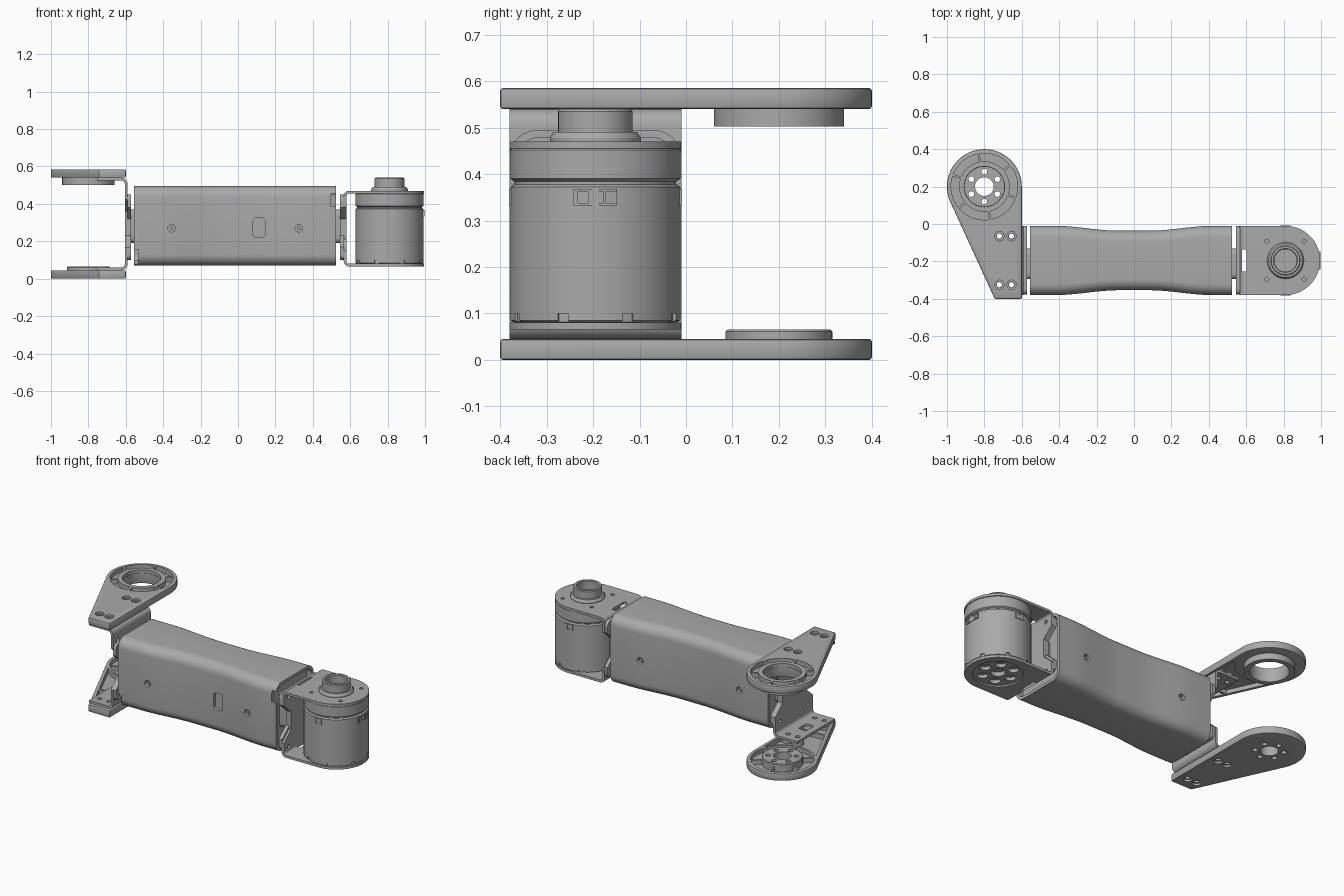
import bpy, bmesh, math
from mathutils import Vector

if "Cube" in bpy.data.objects:
    bpy.data.objects.remove(bpy.data.objects["Cube"])

grey = bpy.data.materials.new("machined grey")
grey.diffuse_color = (0.4, 0.4, 0.4, 1)
grey.use_nodes = True
grey.node_tree.nodes["Principled BSDF"].inputs["Base Color"].default_value = grey.diffuse_color
TAU = 2 * math.pi


def finish(name, bm):
    bmesh.ops.remove_doubles(bm, verts=bm.verts, dist=1e-5)
    bmesh.ops.recalc_face_normals(bm, faces=bm.faces)
    me = bpy.data.meshes.new(name)
    bm.to_mesh(me)
    bm.free()
    me.materials.append(grey)
    ob = bpy.data.objects.new(name, me)
    bpy.context.collection.objects.link(ob)
    return ob


def loft(name, rings, closed=False):
    bm = bmesh.new()
    vs = [[bm.verts.new(p) for p in r] for r in rings]
    n = len(vs[0])
    for k in range(len(vs) if closed else len(vs) - 1):
        a, b = vs[k], vs[(k + 1) % len(vs)]
        for i in range(n):
            bm.faces.new((a[i], a[(i + 1) % n], b[(i + 1) % n], b[i]))
    if not closed:
        bm.faces.new(vs[0])
        bm.faces.new(vs[-1])
    return finish(name, bm)


def prism(name, pts, a, b, axis='z'):
    put = {'z': lambda u, v, w: (u, v, w), 'y': lambda u, v, w: (u, w, v),
           'x': lambda u, v, w: (w, u, v)}[axis]
    return loft(name, [[put(u, v, w) for u, v in pts] for w in (a, b)])


def circle(cx, cy, r, n=48):
    return [(cx + r * math.cos(TAU * i / n), cy + r * math.sin(TAU * i / n)) for i in range(n)]


def rect(u0, u1, v0, v1, r=0.0, n=8):
    if r == 0:
        return [(u0, v0), (u1, v0), (u1, v1), (u0, v1)]
    out = []
    for k, (cu, cv) in enumerate([(u1 - r, v1 - r), (u0 + r, v1 - r), (u0 + r, v0 + r), (u1 - r, v0 + r)]):
        for i in range(n + 1):
            t = (k + i / n) * math.pi / 2
            out.append((cu + r * math.cos(t), cv + r * math.sin(t)))
    return out


def lathe(name, cx, cy, prof, n=64):
    rings = [[(cx + r * math.cos(TAU * i / n), cy + r * math.sin(TAU * i / n), z) for r, z in prof]
             for i in range(n)]
    return loft(name, rings, closed=True)


def apply_mod(ob, kind, **kw):
    m = ob.modifiers.new("m", kind)
    for k, v in kw.items():
        setattr(m, k, v)
    bpy.context.view_layer.objects.active = ob
    bpy.ops.object.modifier_apply(modifier=m.name)


def cut(ob, *cutters, op='DIFFERENCE'):
    for c in cutters:
        apply_mod(ob, 'BOOLEAN', operation=op, object=c, solver='EXACT')
        bpy.data.objects.remove(c)


def holes(ob, spots, r, a, b, axis='z', n=20):
    for u, v in spots:
        cut(ob, prism("cutter", circle(u, v, r, n), a, b, axis))


def polar(cx, cy, r, n, start=0.0):
    return [(cx + r * math.cos(start + TAU * i / n), cy + r * math.sin(start + TAU * i / n)) for i in range(n)]


# ---- Teardrop joint plates ----
CX, CY, R = -0.8, 0.2, 0.2
MOUNT = [(x, y) for x in (-0.72, -0.655) for y in (-0.065, -0.325)]


def teardrop(d):
    px, py = -0.745 - CX, -0.4 - CY
    th = math.atan2(py, px) - math.acos(R / math.hypot(px, py)) + TAU
    pts = [(CX + (R - d) * math.cos(th * i / 48), CY + (R - d) * math.sin(th * i / 48)) for i in range(49)]
    y = -0.4 + d
    x = CX + (R - d - math.sin(th) * (y - CY)) / math.cos(th)
    return pts + [(x, y), (-0.6 - d, y)]


def joint_plate(name, z0, z1, tail, ring):
    ob = prism(name, teardrop(0), z0, z1)
    apply_mod(ob, 'BEVEL', width=0.006, segments=2, limit_method='ANGLE', angle_limit=math.radians(50))
    # ribbed pocket in the tail
    pocket = prism("cutter", teardrop(0.022), *tail)
    cut(pocket, prism("cutter", circle(CX, CY, 0.192), -1, 1))
    for x, y in MOUNT:
        cut(pocket, prism("cutter", circle(x, y, 0.036, 20), -1, 1))
    cut(pocket, prism("cutter", rect(-1, 0, -0.2, -0.188), -1, 1))
    cut(ob, pocket)
    # annular recess with spokes around the hub
    (r0, r1), (a, b) = ring
    groove = lathe("cutter", CX, CY, [(r0, a), (r1, a), (r1, b), (r0, b)])
    for k in range(3):
        bar = prism("cutter", rect(-0.3, 0.3, -0.006, 0.006), -1, 1)
        bar.rotation_euler.z = math.radians(40 + 60 * k)
        bar.location = (CX, CY, 0)
        bpy.context.view_layer.update()
        cut(groove, bar)
    cut(ob, groove)
    holes(ob, MOUNT, 0.015, -1, 1)
    return ob


top_plate = joint_plate("top_joint_plate", 0.54, 0.585, (0.5, 0.565), ((0.135, 0.178), (0.556, 0.62)))
cut(top_plate, prism("cutter", circle(CX, CY, 0.108), 0, 1))
cut(top_plate, *[prism("cutter", circle(x, y, 0.025, 24), 0.572, 0.7) for x, y in MOUNT])
lathe("top_bearing_collar", CX, CY, [(0.11, 0.502), (0.14, 0.502), (0.14, 0.55), (0.125, 0.565), (0.106, 0.565), (0.106, 0.515)])

low_plate = joint_plate("bottom_joint_plate", 0.0, 0.045, (0.016, 0.1), ((0.115, 0.178), (0.018, 0.1)))
cut(low_plate, prism("cutter", circle(CX, CY, 0.05), -1, 1))
cut(low_plate, *[prism("cutter", circle(x, y, 0.025, 24), -0.1, 0.012) for x, y in MOUNT])
holes(low_plate, polar(CX, CY, 0.08, 6, math.pi / 6), 0.015, -1, 1)
hub = lathe("bottom_hub", CX, CY, [(0.05, 0.03), (0.115, 0.03), (0.115, 0.061), (0.111, 0.065), (0.05, 0.065)])
holes(hub, polar(CX, CY, 0.08, 6, math.pi / 6), 0.015, -1, 1)


# ---- Folded sheet brackets ----
def folded(name, xw, xe, z0, z1, r, t):
    s = 1 if xe > xw else -1

    def side(d):
        rr = r - d
        pts = [(xe, z0 + d)]
        pts += [(xw + s * (r - rr * math.sin(i * math.pi / 12)), z0 + r - rr * math.cos(i * math.pi / 12)) for i in range(7)]
        pts += [(xw + s * (r - rr * math.cos(i * math.pi / 12)), z1 - r + rr * math.sin(i * math.pi / 12)) for i in range(7)]
        return pts + [(xe, z1 - d)]
    return prism(name, side(0) + side(t)[::-1], -0.38, -0.01, 'y')


def waist(ob, x0, x1, z0, z1, depth):
    # tapered side cut-outs and windows in the web
    for y, s in ((-0.4, 1), (0.01, -1)):
        yi = y + s * depth
        cut(ob, prism("cutter", [(y, z0), (yi, z0 + 0.08), (yi, z1 - 0.08), (y, z1)], x0, x1, 'x'))
    holes(ob, [(y, z) for y in (-0.33, -0.06) for z in (z0 - 0.02, z1 + 0.02)], 0.012, x0, x1, 'x', 16)


yoke = folded("yoke_bracket", -0.59, -0.755, 0.045, 0.54, 0.035, 0.015)
waist(yoke, -0.65, -0.55, 0.15, 0.44, 0.09)
holes(yoke, MOUNT, 0.014, -1, 1)
cut(yoke, prism("cutter", rect(-0.715, -0.66, -0.235, -0.155, 0.015), 0, 1))

MX, MY = 0.81, -0.195
motor_bracket = folded("motor_bracket", 0.565, 1.1, 0.065, 0.47, 0.03, 0.015)
arc = [(MX + 0.185 * math.sin(i * math.pi / 32), MY - 0.185 * math.cos(i * math.pi / 32)) for i in range(33)]
cut(motor_bracket, prism("cutter", [(0.5, 0.1)] + [(0.5, -0.5), (MX, -0.5)] + arc + [(MX, 0.1)], 0, 1),
    op='INTERSECT')
waist(motor_bracket, 0.55, 0.59, 0.13, 0.40, 0.09)
cut(motor_bracket, prism("cutter", rect(0.578, 0.602, -0.255, -0.135), -1, 1),
    prism("cutter", circle(MX, MY, 0.14), -1, 0.2))
holes(motor_bracket, [(x, y) for x in (0.71, 0.91) for y in (-0.093, -0.295)], 0.011, 0.4, 1)

# ---- Motor ----
motor = lathe("motor_body", MX, MY, [
    (0, 0.074), (0.165, 0.074), (0.172, 0.08), (0.183, 0.085), (0.183, 0.372), (0.174, 0.378), (0.174, 0.384),
    (0.183, 0.39), (0.183, 0.452), (0.178, 0.458), (0, 0.458)], 96)
holes(motor, polar(MX, MY, 0.09, 6), 0.03, 0, 0.095)
holes(motor, [(MX, MY)], 0.04, 0, 0.1, n=32)
for k in range(8):
    notch = prism("cutter", rect(0.176, 0.21, -0.012, 0.012), 0.08, 0.1)
    notch.location = (MX, MY, 0)
    notch.rotation_euler.z = math.radians(22.5 + 45 * k)
    bpy.context.view_layer.update()
    cut(motor, notch)
lathe("output_hub", MX, MY, [(0.06, 0.46), (0.098, 0.46), (0.098, 0.478), (0.09, 0.49), (0.08, 0.49),
                             (0.08, 0.535), (0.076, 0.54), (0.064, 0.54), (0.06, 0.535)])
lathe("hub_floor", MX, MY, [(0, 0.462), (0.062, 0.462), (0.062, 0.485), (0, 0.485)], 48)

# connector sockets on the motor side
for k, ang in enumerate((0, -90, 90)):
    w = 0.047 if k == 0 else 0.026
    sock = prism("connector_socket", rect(0.15, 0.186, -w, w), 0.332, 0.368)
    for y in ((-0.026, 0.006, 0.034) if k == 0 else (0,)):
        cut(sock, prism("cutter", rect(0.178, 0.2, y - 0.011, y + 0.011), 0.338, 0.362))
    sock.location = (MX, MY, 0)
    sock.rotation_euler.z = math.radians(ang)

# ---- Waisted link tube ----
rings = []
for i in range(41):
    x = -0.555 + 1.08 * i / 40
    t = min(max((0.42 - abs(x)) / 0.34, 0), 1)
    d = 0.026 * t * t * (3 - 2 * t)
    rings.append([(x, u, v) for u, v in rect(-0.38 + d, -0.01 - d, 0.07, 0.495, 0.06)])
link = loft("link_tube", rings)
for a, b in ((-0.6, -0.52), (0.49, 0.6)):
    cut(link, prism("cutter", rect(-0.363, -0.027, 0.087, 0.478, 0.045), a, b, 'x'))
cut(link, prism("cutter", rect(0.497, 0.6, 0.385, 0.455), -0.5, -0.35, 'y'),
    prism("cutter", rect(-0.6, -0.533, 0.05, 0.155), -0.5, -0.35, 'y'),
    prism("cutter", rect(0.08, 0.145, 0.22, 0.325, 0.02), -0.5, -0.335, 'y'))
for a, b in ((-0.5, -0.355), (-0.035, 0.1)):
    holes(link, [(-0.355, 0.27), (0.325, 0.27)], 0.02, a, b, 'y', 24)
for x in (-0.355, 0.325):
    for y in (-0.362, -0.034):
        prism("screw_head", circle(x, 0.27, 0.01, 16), y - 0.006, y + 0.012, 'y')

# ---- End flanges joining the link to the brackets ----
for label, p0, p1, n0, n1 in (("left", -0.592, -0.572, -0.58, -0.515), ("right", 0.545, 0.567, 0.485, 0.55)):
    fl = prism(label + "_end_flange", rect(-0.378, -0.012, 0.1, 0.45, 0.03), p0, p1, 'x')
    waist(fl, p0 - 0.01, p1 + 0.01, 0.15, 0.40, 0.09)
    prism(label + "_neck", rect(-0.295, -0.13, 0.19, 0.37, 0.03), n0, n1, 'x')

# shading
for ob in list(bpy.data.objects):
    bpy.ops.object.select_all(action='DESELECT')
    ob.select_set(True)
    bpy.context.view_layer.objects.active = ob
    bpy.ops.object.shade_smooth_by_angle(angle=math.radians(30))
